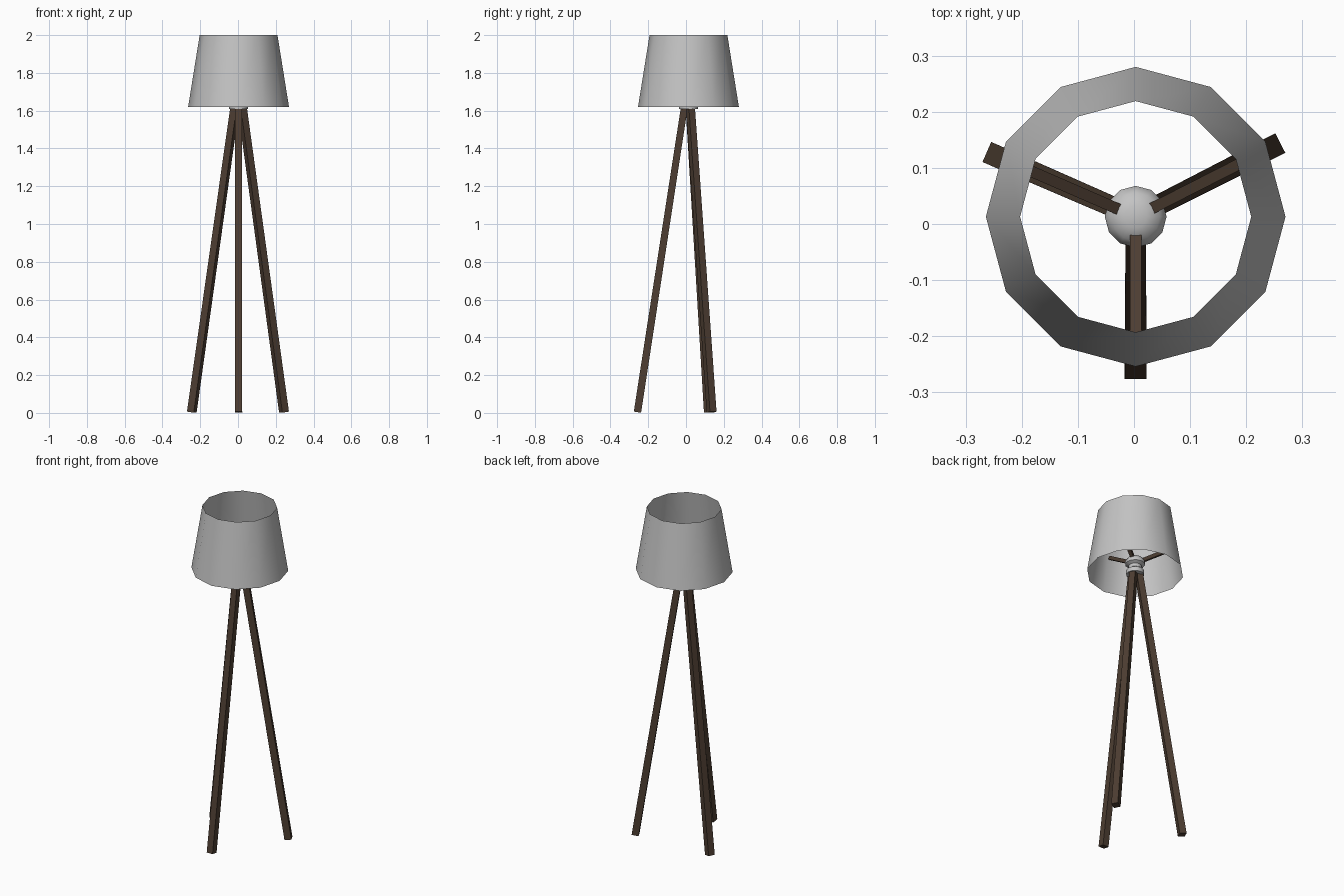
import bpy, bmesh, math
from mathutils import Vector

if "Cube" in bpy.data.objects:
    bpy.data.objects.remove(bpy.data.objects["Cube"])

CX, CY = 0.003, 0.013                      # lamp axis
LEG_ANGLES = (27, 156.5, 270)

def material(name, rgb):
    m = bpy.data.materials.new(name)
    m.diffuse_color = (*rgb, 1)
    m.use_nodes = True
    m.node_tree.nodes["Principled BSDF"].inputs["Base Color"].default_value = m.diffuse_color
    return m

FABRIC = material("light grey", (0.55, 0.55, 0.55))
WOOD = material("dark wood", (0.075, 0.048, 0.032))

def finish(name, bm, mat, smooth=None):
    me = bpy.data.meshes.new(name)
    bm.to_mesh(me)
    bm.free()
    ob = bpy.data.objects.new(name, me)
    bpy.context.collection.objects.link(ob)
    me.materials.append(mat)
    if smooth:
        bpy.context.view_layer.objects.active = ob
        ob.select_set(True)
        bpy.ops.object.shade_smooth_by_angle(angle=math.radians(smooth))
        ob.select_set(False)
    return ob

def lathe(name, profile, mat, sides=12, smooth=50):
    bm = bmesh.new()
    rings = [[bm.verts.new((CX + r * math.cos(2 * math.pi * i / sides),
                            CY + r * math.sin(2 * math.pi * i / sides), z))
              for i in range(sides)] for r, z in profile]
    for a, b in zip(rings, rings[1:]):
        for i in range(sides):
            j = (i + 1) % sides
            bm.faces.new((a[i], a[j], b[j], b[i]))
    if name != "shade":
        bm.faces.new(rings[0][::-1])
        bm.faces.new(rings[-1])
    return finish(name, bm, mat, smooth)

def bar(name, angle, inner, outer, w_in, w_out, mat):
    """Square bar in a radial plane between two (radius, height) points."""
    a = math.radians(angle)
    out, side = Vector((math.cos(a), math.sin(a), 0)), Vector((-math.sin(a), math.cos(a), 0))
    p, q = [Vector((CX, CY, z)) + out * r for r, z in (inner, outer)]
    up = (q - p).cross(side).normalized()
    bm = bmesh.new()
    ends = [[bm.verts.new(c + side * (s * w / 2) + up * (t * w / 2))
             for s, t in ((-1, -1), (1, -1), (1, 1), (-1, 1))]
            for c, w in ((p, w_in), (q, w_out))]
    for i in range(4):
        j = (i + 1) % 4
        bm.faces.new((ends[0][i], ends[0][j], ends[1][j], ends[1][i]))
    bm.faces.new(ends[0])
    bm.faces.new(ends[1])
    bmesh.ops.recalc_face_normals(bm, faces=bm.faces)
    return finish(name, bm, mat)

# Open tapered shade
lathe("shade", [(0.267, 1.62), (0.206, 2.0)], FABRIC)

# Hub: base disc, socket and domed top
lathe("hub", [(0.05, 1.61), (0.05, 1.635), (0.036, 1.645), (0.036, 1.665),
              (0.055, 1.675), (0.055, 1.69), (0.043, 1.71), (0.02, 1.72)], FABRIC)

# Legs and the rising spokes that carry the shade
for k, ang in enumerate(LEG_ANGLES):
    bar(f"leg_{k + 1}", ang, (0.02, 1.63), (0.27, 0.004), 0.036, 0.039, WOOD)
    bar(f"spoke_{k + 1}", ang, (0.03, 1.70), (0.212, 1.81), 0.02, 0.02, WOOD)
